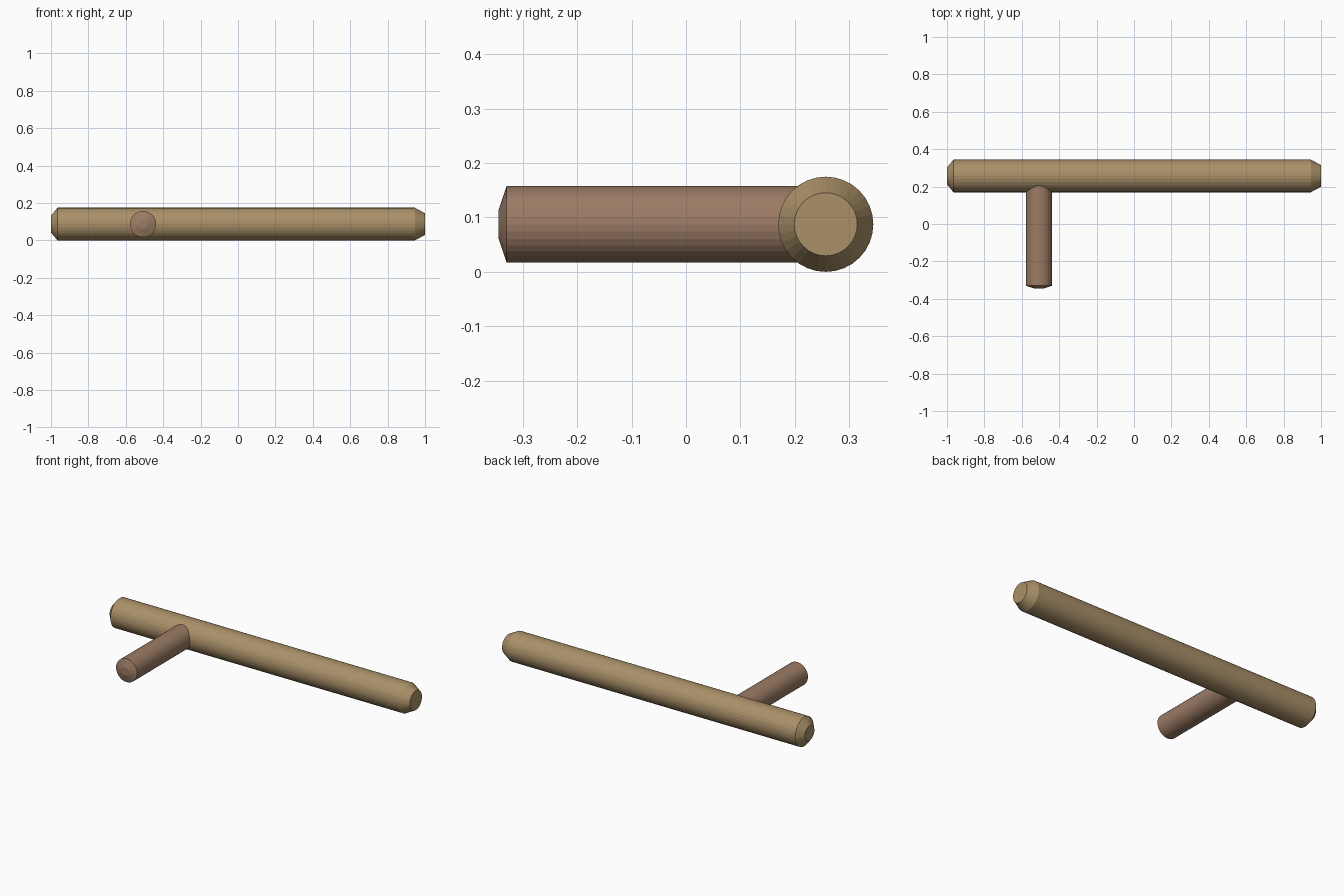
import bpy, math
from mathutils import Matrix

if "Cube" in bpy.data.objects:
    bpy.data.objects.remove(bpy.data.objects["Cube"])

SIDES = 32


def material(name, color):
    m = bpy.data.materials.new(name)
    m.diffuse_color = color
    m.use_nodes = True
    m.node_tree.nodes["Principled BSDF"].inputs["Base Color"].default_value = m.diffuse_color
    return m


def turned_rod(name, profile, matrix, mat):
    """Closed flat-faced rod from (position along axis, radius) pairs."""
    verts, faces = [], []
    for h, r in profile:
        for i in range(SIDES):
            a = 2 * math.pi * i / SIDES
            verts.append((r * math.cos(a), r * math.sin(a), h))
    for k in range(len(profile) - 1):
        for i in range(SIDES):
            j = (i + 1) % SIDES
            a, b = k * SIDES, (k + 1) * SIDES
            faces.append((a + i, a + j, b + j, b + i))
    faces.append(tuple(reversed(range(SIDES))))
    faces.append(tuple(range(len(verts) - SIDES, len(verts))))
    mesh = bpy.data.meshes.new(name)
    mesh.from_pydata(verts, [], faces)
    mesh.materials.append(mat)
    mesh.update()
    obj = bpy.data.objects.new(name, mesh)
    obj.matrix_world = matrix
    bpy.context.collection.objects.link(obj)
    return obj


R = 0.0875
wood = material("shaft_wood", (0.40, 0.28, 0.14, 1))
grip = material("handle_wood", (0.33, 0.20, 0.13, 1))

# long shaft along x with chamfered ends
turned_rod("shaft",
           [(-1.0, 0.045), (-0.965, R), (0.945, R), (1.0, 0.058)],
           Matrix.Translation((0, 0.257, R)) @ Matrix.Rotation(math.pi / 2, 4, 'Y'),
           wood)

# side handle pointing to the front, with a shallow domed end
turned_rod("side_handle",
           [(0.0, 0.07), (0.587, 0.07), (0.602, 0.025)],
           Matrix.Translation((-0.508, 0.257, R)) @ Matrix.Rotation(math.pi / 2, 4, 'X'),
           grip)
